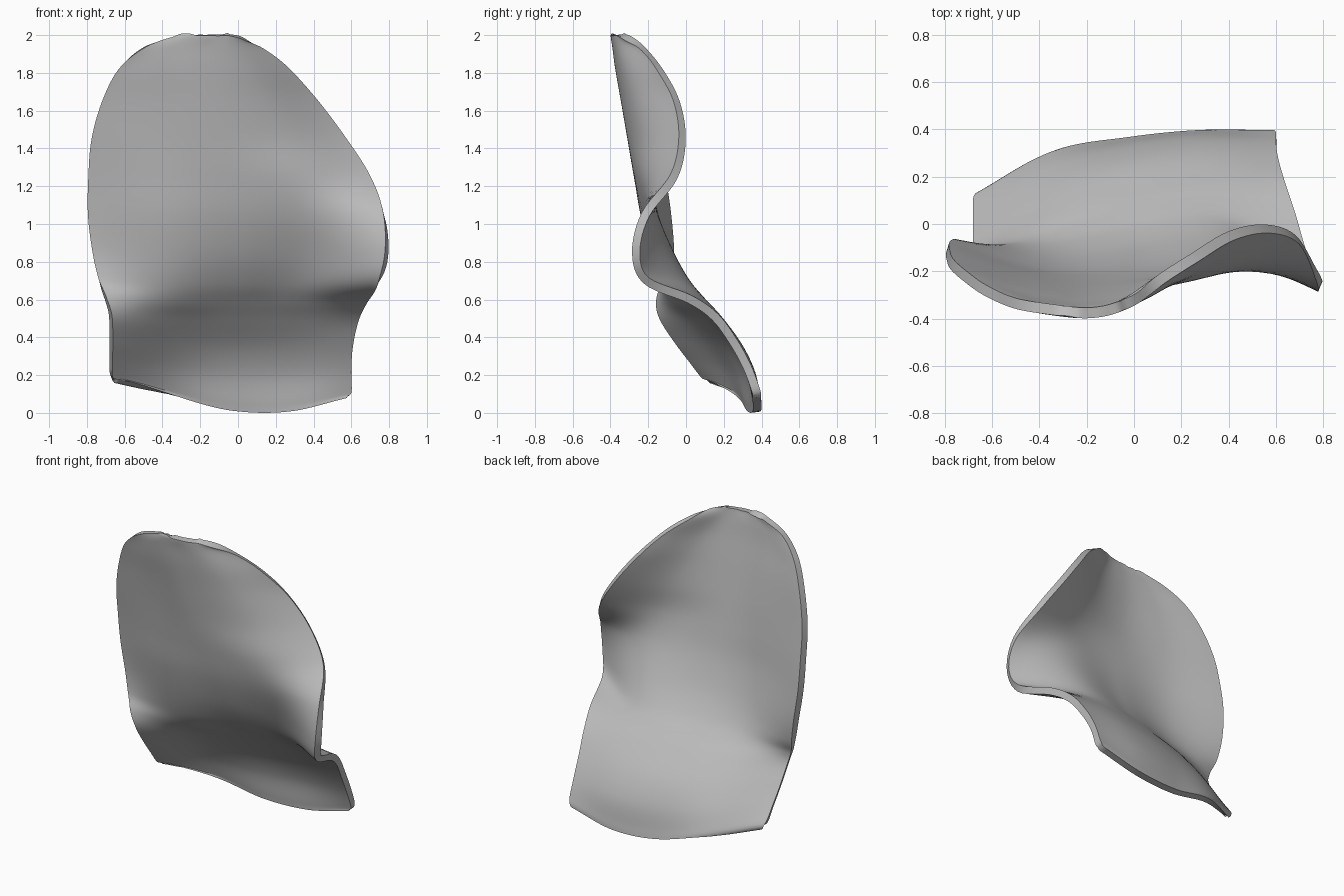
import bpy
import bmesh

if "Cube" in bpy.data.objects:
    bpy.data.objects.remove(bpy.data.objects["Cube"], do_unlink=True)

# Cross-sections from the seat's front lip to the top of the back:
# height, left end x, right end x, then depth at five even stations
SECTIONS = [
    (0, -.63, .575, .12, .29, .345, .375, .375),
    (.05, -.67, .6, .1, .275, .335, .37, .37),
    (.2, -.672, .6, .03, .22, .305, .345, .325),
    (.35, -.672, .61, -.05, .135, .235, .275, .255),
    (.5, -.675, .64, -.125, .025, .12, .165, .155),
    (.6, -.7, .685, -.135, -.06, .035, .075, .02),
    (.7, -.735, .75, -.1, -.115, -.045, -.015, -.21),
    (.85, -.765, .787, -.085, -.165, -.13, -.095, -.265),
    (1.05, -.788, .772, -.1, -.21, -.205, -.17, -.215),
    (1.25, -.786, .69, -.13, -.235, -.25, -.2, -.065),
    (1.45, -.77, .56, -.17, -.26, -.285, -.21, -.02),
    (1.65, -.715, .41, -.22, -.295, -.32, -.25, -.05),
    (1.82, -.63, .26, -.28, -.335, -.35, -.3, -.14),
    (1.93, -.505, .12, -.335, -.36, -.365, -.335, -.23),
    (1.985, -.36, .02, -.36, -.373, -.373, -.353, -.31),
    (2, -.28, -.05, -.368, -.376, -.374, -.364, -.345),
]
LIP_LIFT = (.17, .09, .015, .01, .08)   # rise of the lip at each station
THICKNESS = .045
ROW_STEPS, COLUMNS = 6, 40


def spline(values, t):
    """Catmull-Rom value at t, counted in stations."""
    last = len(values) - 1
    i = min(int(t), last - 1)
    f = t - i
    b, c = values[i], values[i + 1]
    a = values[i - 1] if i > 0 else 2 * b - c
    d = values[i + 2] if i + 2 <= last else 2 * c - b
    return b + f / 2 * (c - a + f * (2 * a - 5 * b + 4 * c - d
                                     + f * (3 * (b - c) + d - a)))


def make_material(name, colour):
    mat = bpy.data.materials.new(name)
    mat.use_nodes = True
    mat.diffuse_color = colour
    mat.node_tree.nodes["Principled BSDF"].inputs["Base Color"].default_value = colour
    return mat


# Curved sheet, lofted through the cross-sections
bm = bmesh.new()
tracks = list(zip(*SECTIONS))
grid = []
for r in range((len(SECTIONS) - 1) * ROW_STEPS + 1):
    height, left, right, *depths = [spline(track, r / ROW_STEPS) for track in tracks]
    fade = max(0, 1 - height / .7) ** 2
    row = []
    for c in range(COLUMNS + 1):
        u = c / COLUMNS
        station = u * (len(depths) - 1)
        row.append(bm.verts.new((left + (right - left) * u,
                                 spline(depths, station),
                                 height + fade * spline(LIP_LIFT, station))))
    grid.append(row)
for low, high in zip(grid, grid[1:]):
    for c in range(COLUMNS):
        bm.faces.new((low[c], low[c + 1], high[c + 1], high[c]))

mesh = bpy.data.meshes.new("chair_shell")
bm.to_mesh(mesh)
bm.free()
shell = bpy.data.objects.new("chair_shell", mesh)
bpy.context.collection.objects.link(shell)
mesh.materials.append(make_material("plain grey", (.5, .5, .5, 1)))

# Give the sheet its thickness and smooth faces with a crisp rim
bpy.ops.object.select_all(action='DESELECT')
shell.select_set(True)
bpy.context.view_layer.objects.active = shell
solid = shell.modifiers.new("thickness", 'SOLIDIFY')
solid.thickness = THICKNESS
solid.offset = 0
bpy.ops.object.modifier_apply(modifier=solid.name)
bpy.ops.object.shade_smooth_by_angle(angle=.8)
